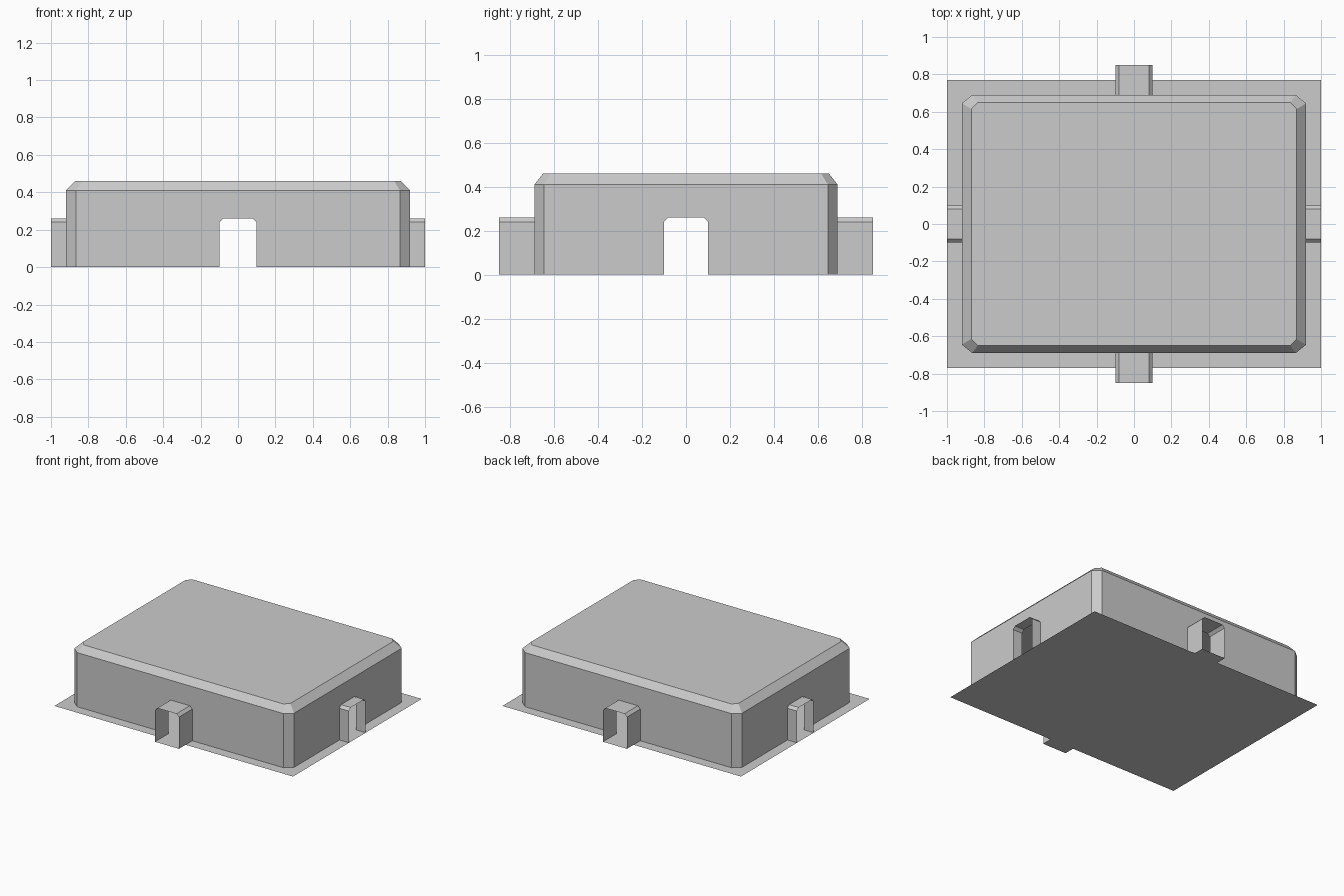
import bpy
import bmesh
from math import pi
from mathutils import Matrix, Vector

cube = bpy.data.objects.get("Cube")
if cube:
    bpy.data.objects.remove(cube, do_unlink=True)

grey = bpy.data.materials.new("plain_grey")
grey.use_nodes = True
colour = (0.6, 0.6, 0.6, 1)
grey.diffuse_color = colour
grey.node_tree.nodes["Principled BSDF"].inputs["Base Color"].default_value = colour

HALF_X, HALF_Y = 0.92, 0.69      # outer walls
EAVE, TOP = 0.41, 0.46           # wall top and roof
CUT_X, CUT_Y = 0.055, 0.045      # corner chamfers
PLATE_X, PLATE_Y = 1.0, 0.77
PORCH_Y = 0.85
DOOR, BEVEL, DOOR_TOP = 0.1, 0.02, 0.26

# Doorway outline: across and up
doorway = [(-DOOR, 0), (-DOOR, DOOR_TOP - BEVEL), (BEVEL - DOOR, DOOR_TOP),
           (DOOR - BEVEL, DOOR_TOP), (DOOR, DOOR_TOP - BEVEL), (DOOR, 0)]

# Side name, quarter turns from the front, wall distance, half width, porch end
sides = [("front", 0, HALF_Y, HALF_X - CUT_X, PORCH_Y),
         ("left", 1, HALF_X, HALF_Y - CUT_Y, PLATE_X),
         ("back", 2, HALF_Y, HALF_X - CUT_X, PORCH_Y),
         ("right", 3, HALF_X, HALF_Y - CUT_Y, PLATE_X)]


def add_object(name, polygons):
    bm = bmesh.new()
    for points in polygons:
        bm.faces.new([bm.verts.new(p) for p in points])
    bmesh.ops.remove_doubles(bm, verts=bm.verts, dist=0.0005)
    bmesh.ops.recalc_face_normals(bm, faces=bm.faces)
    mesh = bpy.data.meshes.new(name)
    bm.to_mesh(mesh)
    bm.free()
    mesh.materials.append(grey)
    obj = bpy.data.objects.new(name, mesh)
    bpy.context.collection.objects.link(obj)
    return obj


def place(turns, across, out, up):
    return Matrix.Rotation(turns * pi / 2, 3, "Z") @ Vector((across, -out, up))


def octagon(x, y, cx, cy, z):
    return [(-x + cx, -y, z), (x - cx, -y, z), (x, -y + cy, z), (x, y - cy, z),
            (x - cx, y, z), (-x + cx, y, z), (-x, y - cy, z), (-x, -y + cy, z)]


# Hollow body: four walls with doorways, corner strips, sloped rim and flat roof
base = octagon(HALF_X, HALF_Y, CUT_X, CUT_Y, 0)
eave = octagon(HALF_X, HALF_Y, CUT_X, CUT_Y, EAVE)
roof = octagon(HALF_X - 0.05, HALF_Y - 0.04, 0.035, 0.035, TOP)
body = [roof]
for name, turns, out, half, end in sides:
    outline = [(-half, EAVE), (-half, 0)] + doorway + [(half, 0), (half, EAVE)]
    body.append([place(turns, u, out, z) for u, z in outline])
for i in range(8):
    j = (i + 1) % 8
    body.append([eave[i], eave[j], roof[j], roof[i]])
    if i % 2:
        body.append([base[i], base[j], eave[j], eave[i]])
add_object("body_shell", body)

# Thin porch hood around each doorway
for name, turns, out, half, end in sides:
    hood = []
    for (u1, z1), (u2, z2) in zip(doorway, doorway[1:]):
        hood.append([place(turns, u1, end, z1), place(turns, u2, end, z2),
                     place(turns, u2, out, z2), place(turns, u1, out, z1)])
    porch = add_object(name + "_porch", hood)
    # An open sheet: make the hood face outwards
    if porch.data.polygons[2].normal.z < 0:
        porch.data.flip_normals()

# Ground plate with a tab under the front and back porches
half_plate = [(-PLATE_X, -PLATE_Y), (-DOOR, -PLATE_Y), (-DOOR, -PORCH_Y),
              (DOOR, -PORCH_Y), (DOOR, -PLATE_Y), (PLATE_X, -PLATE_Y)]
plate = half_plate + [(-x, -y) for x, y in half_plate]
add_object("ground_plate", [[(x, y, 0) for x, y in plate]])
